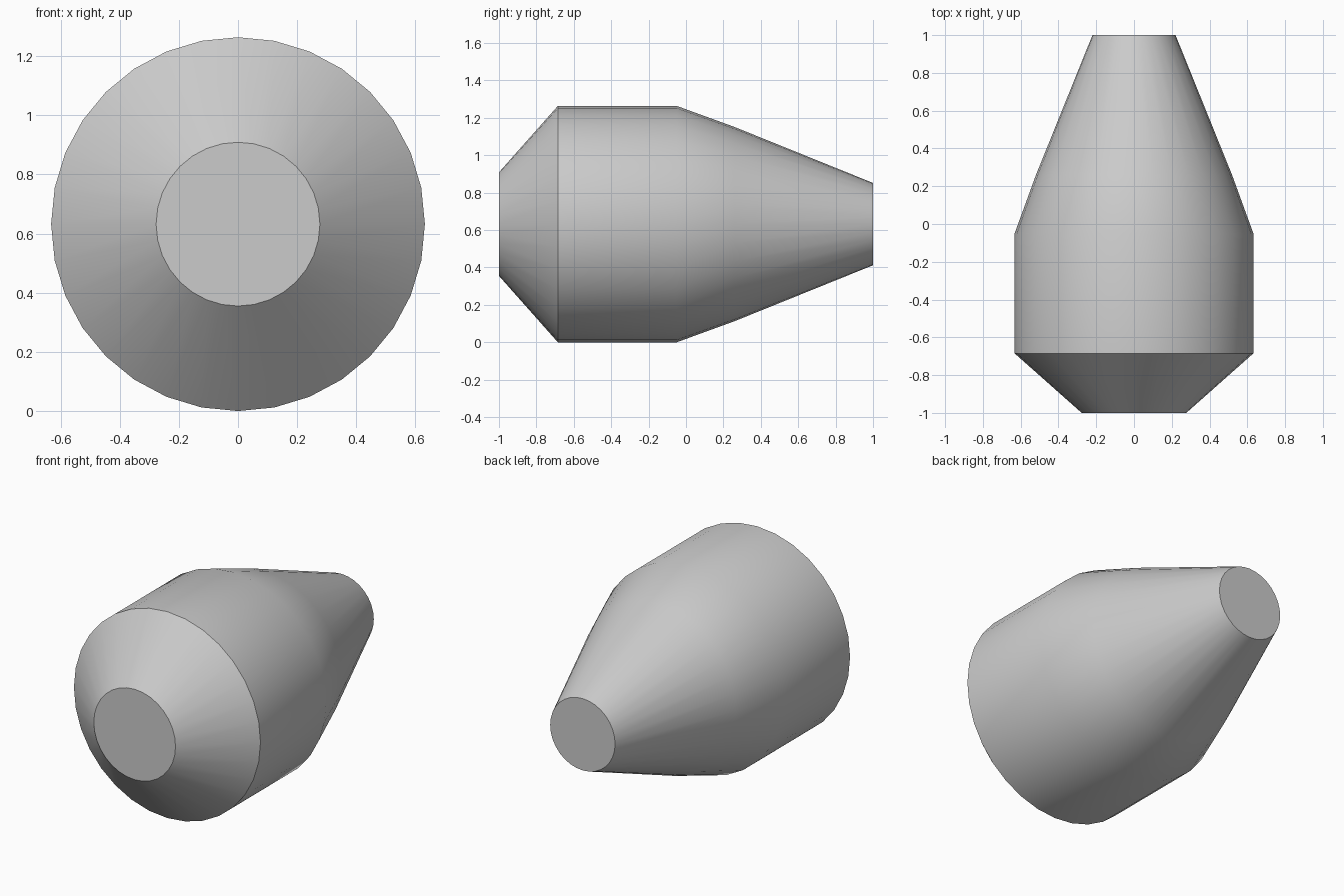
import bpy, bmesh, math

cube = bpy.data.objects.get("Cube")
if cube:
    bpy.data.objects.remove(cube, do_unlink=True)

SIDES = 32
RADIUS = 0.632

# Single grey material
grey = bpy.data.materials.new("plain grey")
grey.use_nodes = True
colour = (0.6, 0.6, 0.6, 1)
grey.diffuse_color = colour
grey.node_tree.nodes["Principled BSDF"].inputs["Base Color"].default_value = colour

# Body profile from front cap to rear cap: (y, radius)
profile = [(-1, 0.277), (-0.685, RADIUS), (-0.05, RADIUS), (0.26, 0.519), (1, 0.22)]

bm = bmesh.new()
rings = []
for y, r in profile:
    angles = [2 * math.pi * i / SIDES for i in range(SIDES)]
    rings.append([bm.verts.new((r * math.cos(a), y, RADIUS + r * math.sin(a))) for a in angles])

# Side walls between neighbouring rings
for a, b in zip(rings, rings[1:]):
    for i in range(SIDES):
        j = (i + 1) % SIDES
        bm.faces.new((a[i], a[j], b[j], b[i]))

# Flat end caps
bm.faces.new(rings[0])
bm.faces.new(rings[-1])
bmesh.ops.recalc_face_normals(bm, faces=bm.faces)

mesh = bpy.data.meshes.new("tapered_body")
bm.to_mesh(mesh)
bm.free()
mesh.materials.append(grey)
body = bpy.data.objects.new("tapered_body", mesh)
bpy.context.collection.objects.link(body)

# Smooth sides, crisp front rim and caps
bpy.ops.object.select_all(action="DESELECT")
body.select_set(True)
bpy.context.view_layer.objects.active = body
bpy.ops.object.shade_smooth_by_angle(angle=math.radians(30))
